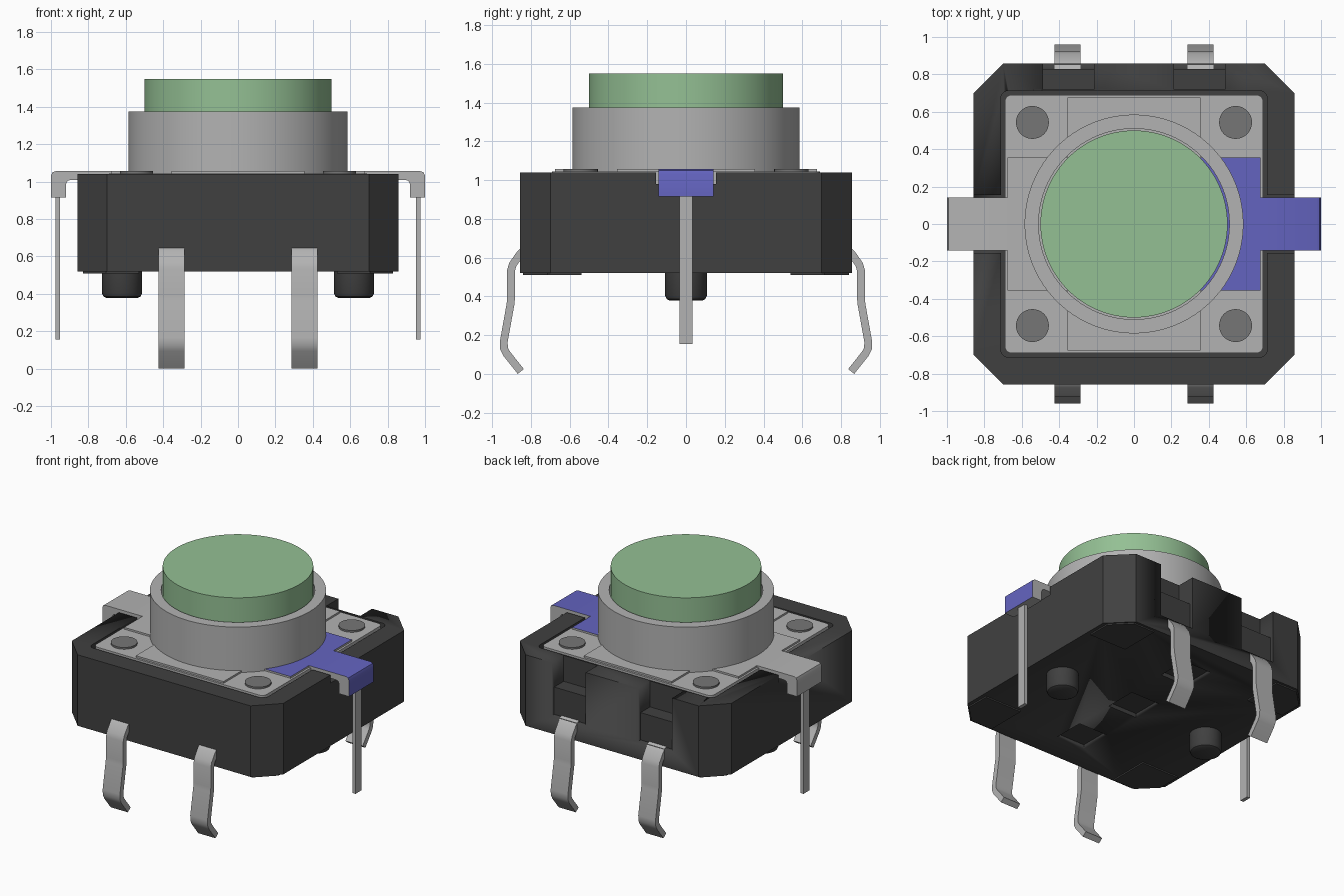
import bpy, bmesh, math
from mathutils import Vector, Matrix

if "Cube" in bpy.data.objects:
    bpy.data.objects.remove(bpy.data.objects["Cube"], do_unlink=True)


def material(name, rgb):
    m = bpy.data.materials.new(name)
    m.use_nodes = True
    m.diffuse_color = (*rgb, 1)
    m.node_tree.nodes["Principled BSDF"].inputs["Base Color"].default_value = (*rgb, 1)
    return m


BLACK = material("black plastic", (0.051, 0.051, 0.051))
GREY = material("light grey metal", (0.45, 0.45, 0.45))
RIVET = material("mid grey rivet", (0.18, 0.18, 0.18))
GREEN = material("soft green", (0.296, 0.527, 0.296))
BLUE = material("violet blue", (0.127, 0.127, 0.527))


def finish(name, bm, mats, angle=35):
    bmesh.ops.remove_doubles(bm, verts=bm.verts, dist=1e-5)
    bmesh.ops.recalc_face_normals(bm, faces=bm.faces)
    me = bpy.data.meshes.new(name)
    bm.to_mesh(me)
    bm.free()
    ob = bpy.data.objects.new(name, me)
    bpy.context.collection.objects.link(ob)
    for m in mats:
        me.materials.append(m)
    bpy.ops.object.select_all(action='DESELECT')
    ob.select_set(True)
    bpy.context.view_layer.objects.active = ob
    bpy.ops.object.shade_smooth_by_angle(angle=math.radians(angle))
    return ob


def prism(name, pts, axis, lo, hi, mat, angle=35, mirror=(1, 1)):
    """Extrude a 2D outline along x, y or z."""
    place = {'x': lambda a, b, t: (t, a, b),
             'y': lambda a, b, t: (a, t, b),
             'z': lambda a, b, t: (a, b, t)}[axis]
    bm = bmesh.new()
    face = bm.faces.new([bm.verts.new(place(a, b, lo)) for a, b in pts])
    top = bmesh.ops.extrude_face_region(bm, geom=[face])["geom"]
    step = Vector(place(0, 0, hi - lo))
    bmesh.ops.translate(bm, vec=step, verts=[v for v in top if isinstance(v, bmesh.types.BMVert)])
    bmesh.ops.scale(bm, vec=(mirror[0], mirror[1], 1), verts=bm.verts)
    return finish(name, bm, [mat], angle)


def box(name, x, y, z, mat):
    return prism(name, [(x[0], y[0]), (x[1], y[0]), (x[1], y[1]), (x[0], y[1])],
                 'z', z[0], z[1], mat)


def lathe(name, profile, mat, at=(0, 0), steps=64):
    """Revolve an (r, z) profile about a vertical axis."""
    bm = bmesh.new()
    vs = [bm.verts.new((r, 0, z)) for r, z in profile]
    es = [bm.edges.new(p) for p in zip(vs, vs[1:])]
    bmesh.ops.spin(bm, geom=vs + es, cent=(0, 0, 0), axis=(0, 0, 1),
                   angle=math.tau, steps=steps)
    bmesh.ops.remove_doubles(bm, verts=bm.verts, dist=1e-5)
    bmesh.ops.translate(bm, vec=(at[0], at[1], 0), verts=bm.verts)
    return finish(name, bm, [mat])


def rounded(h, r, n=5):
    """Square outline of half size h with rounded corners."""
    pts = []
    for q, (sx, sy) in enumerate([(1, 1), (-1, 1), (-1, -1), (1, -1)]):
        for i in range(n + 1):
            a = math.pi / 2 * (q + i / n)
            pts.append((sx * (h - r) + r * math.cos(a), sy * (h - r) + r * math.sin(a)))
    return pts


def ribbon(path, t):
    """Outline of a strip of thickness t along a 2D path."""
    path = [Vector(p) for p in path]
    left, right = [], []
    for i, p in enumerate(path):
        d0 = (p - path[i - 1]).normalized() if i else None
        d1 = (path[i + 1] - p).normalized() if i < len(path) - 1 else None
        d = ((d0 or d1) + (d1 or d0)).normalized()
        n = Vector((-d.y, d.x)) * (t / 2 / d.dot(d1 or d0))
        left.append(tuple(p + n))
        right.append(tuple(p - n))
    return left + right[::-1]


# Housing with chamfered corners
W, C = 0.857, 0.70
outline = [(C, W), (-C, W), (-W, C), (-W, -C), (-C, -W), (C, -W), (W, -C), (W, C)]
housing = prism("housing", outline, 'z', 0.52, 1.04, BLACK, 20)


def cut(cutter):
    cutter.hide_render = True
    mod = housing.modifiers.new("cut", 'BOOLEAN')
    mod.operation = 'DIFFERENCE'
    mod.solver = 'EXACT'
    mod.object = cutter
    bpy.ops.object.select_all(action='DESELECT')
    housing.select_set(True)
    bpy.context.view_layer.objects.active = housing
    bpy.ops.object.modifier_apply(modifier=mod.name)
    bpy.data.objects.remove(cutter, do_unlink=True)


# Top recess, side channels, stepped rear notches and underside pockets
cut(prism("recess_cutter", rounded(0.712, 0.04), 'z', 0.98, 1.2, BLACK))
for s in (-1, 1):
    cut(box("channel_cutter", sorted((s * 0.6, s * 1.0)), (-0.155, 0.155), (0.98, 1.3), BLACK))
    step = [(0.72, 1.3), (0.72, 0.85), (0.83, 0.85), (0.83, 0.65), (1.0, 0.65), (1.0, 1.3)]
    cut(prism("notch_cutter", step, 'x', s * 0.35 - 0.137, s * 0.35 + 0.137, BLACK))
for y in (-0.54, 0, 0.54):
    cut(box("pocket_cutter", (-0.118, 0.118), (y - 0.118, y + 0.118), (0.4, 0.55), BLACK))

# Thin corner feet
foot = [(0.53, 0.54), (0.83, 0.54), (0.83, 0.715), (0.705, 0.84), (0.53, 0.84)]
for sx, fx in ((1, "left"), (-1, "right")):
    for sy, fy in ((-1, "front"), (1, "back")):
        prism(f"foot_{fy}_{fx}", foot, 'z', 0.51, 0.525, BLACK, mirror=(sx, sy))

# Cover plate with raised panels
prism("cover_plate", rounded(0.69, 0.035), 'z', 0.97, 1.043, GREY)
box("raised_panel_front", (-0.355, 0.355), (-0.675, -0.3), (1.03, 1.056), GREY)
box("raised_panel_back", (-0.355, 0.355), (0.3, 0.675), (1.03, 1.056), GREY)
box("raised_panel_right", (-0.675, -0.3), (-0.355, 0.355), (1.03, 1.056), GREY)
tab = box("raised_panel_left", (0.3, 0.675), (-0.355, 0.355), (1.03, 1.056), GREY)

# Bent side arms and their pins
arm_path = [(0.675, 1.056), (0.975, 1.056), (0.993, 1.049), (1.0, 1.03), (1.0, 0.915),
            (0.92, 0.915), (0.92, 0.985), (0.912, 1.003), (0.895, 1.01), (0.675, 1.01)]
arms = {}
for s, side in ((1, "left"), (-1, "right")):
    arms[side] = prism(f"arm_{side}", arm_path, 'y', -0.143, 0.143, GREY, mirror=(s, 1))
    box(f"arm_pin_{side}", sorted((s * 0.951, s * 0.977)), (-0.034, 0.034), (0.155, 0.93), GREY)

# Painted upper and outer faces of the left arm
for ob in (tab, arms["left"]):
    ob.data.materials.append(BLUE)
    for p in ob.data.polygons:
        n, c = p.normal, p.center
        if n.z > 0.3 or (n.x > 0.3 and c.x > 0.95):
            p.material_index = 1

# Collar and button cap
lathe("collar", [(0.585, 1.035), (0.585, 1.375), (0.51, 1.375), (0.51, 1.035), (0.585, 1.035)],
      GREY, steps=96)
lathe("button_cap", [(0, 1.05), (0.5, 1.05), (0.5, 1.55), (0, 1.55)], GREEN, steps=96)

# Rivets and locating pegs
for sx, fx in ((1, "left"), (-1, "right")):
    for sy, fy in ((-1, "front"), (1, "back")):
        lathe(f"rivet_{fy}_{fx}", [(0, 1.0), (0.088, 1.0), (0.088, 1.056), (0, 1.056)],
              RIVET, (sx * 0.543, sy * 0.543), 32)
    lathe(f"peg_{fx}", [(0, 0.54), (0.108, 0.54), (0.108, 0.405), (0.1, 0.387), (0.083, 0.378),
                        (0, 0.378)], BLACK, (sx * 0.62, 0), 32)

# Four crimped solder legs
leg_path = [(0.8, 0.645), (0.838, 0.635), (0.858, 0.615), (0.893, 0.565), (0.902, 0.535),
            (0.902, 0.39), (0.905, 0.36), (0.94, 0.165), (0.938, 0.13), (0.925, 0.105),
            (0.852, 0.013)]
leg = ribbon(leg_path, 0.04)
for sx, fx in ((1, "left"), (-1, "right")):
    for sy, fy in ((-1, "front"), (1, "back")):
        prism(f"leg_{fy}_{fx}", leg, 'x', 0.285, 0.425, GREY, 50, mirror=(sx, sy))
